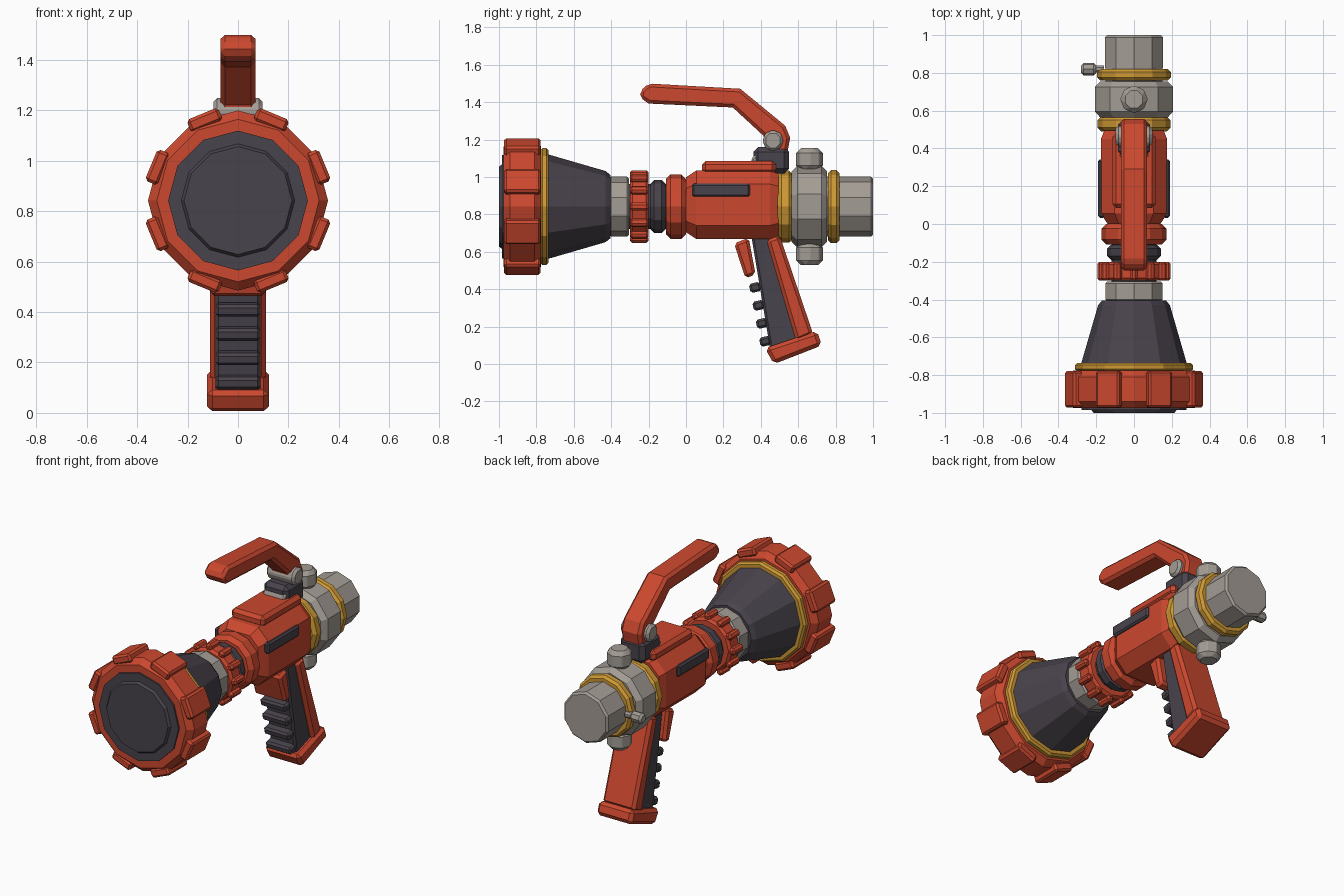
import bpy, bmesh, math
from mathutils import Matrix, Vector

old = bpy.data.objects.get("Cube")
if old:
    bpy.data.objects.remove(old, do_unlink=True)

AXIS = 0.842  # height of the barrel axis


def material(name, color):
    m = bpy.data.materials.new(name)
    m.use_nodes = True
    m.diffuse_color = (*color, 1)
    m.node_tree.nodes["Principled BSDF"].inputs["Base Color"].default_value = (*color, 1)
    return m


RED = material("orange red", (0.60, 0.065, 0.028))
DARK = material("charcoal", (0.066, 0.056, 0.072))
GREY = material("warm grey", (0.37, 0.335, 0.30))
GOLD = material("gold", (0.62, 0.32, 0.035))


def finish(bm, name, mat, bevel=0):
    bmesh.ops.recalc_face_normals(bm, faces=bm.faces)
    me = bpy.data.meshes.new(name)
    bm.to_mesh(me)
    bm.free()
    me.materials.append(mat)
    ob = bpy.data.objects.new(name, me)
    bpy.context.collection.objects.link(ob)
    if bevel:
        mod = ob.modifiers.new("chamfer", "BEVEL")
        mod.width = bevel
        mod.segments = 1
        mod.limit_method = "ANGLE"
        mod.angle_limit = math.radians(40)
    return ob


def loft(name, mat, rings):
    """Skin a list of rings of points and cap both ends."""
    bm = bmesh.new()
    loops = [[bm.verts.new(p) for p in ring] for ring in rings]
    n = len(loops[0])
    for a, b in zip(loops, loops[1:]):
        for i in range(n):
            bm.faces.new((a[i], a[(i + 1) % n], b[(i + 1) % n], b[i]))
    bm.faces.new(loops[0])
    bm.faces.new(loops[-1])
    return finish(bm, name, mat)


def lathe(name, mat, profile, n=12):
    """Turn (y, radius) points around the barrel axis."""
    turn = [math.pi / 2 + math.tau * i / n for i in range(n)]
    return loft(name, mat, [[(r * math.cos(a), y, AXIS + r * math.sin(a)) for a in turn]
                            for y, r in profile])


def collar(name, mat, y0, y1, r, c=0.02, n=12):
    """Turned ring with chamfered rims."""
    return lathe(name, mat, [(y0, r - c), (y0 + c, r), (y1 - c, r), (y1, r - c)], n)


def box(name, mat, center, size, bevel=0.012, rot=None):
    bm = bmesh.new()
    bmesh.ops.create_cube(bm, size=1)
    bmesh.ops.scale(bm, vec=size, verts=bm.verts)
    if rot:
        bmesh.ops.rotate(bm, matrix=rot, verts=bm.verts)
    bmesh.ops.translate(bm, vec=center, verts=bm.verts)
    return finish(bm, name, mat, bevel)


def slab(name, mat, points, half, bevel):
    """Side outline in (y, z), extruded across x."""
    bm = bmesh.new()
    face = bm.faces.new([bm.verts.new((-half, y, z)) for y, z in points])
    ext = bmesh.ops.extrude_face_region(bm, geom=[face])["geom"]
    bmesh.ops.translate(bm, vec=(2 * half, 0, 0),
                        verts=[v for v in ext if isinstance(v, bmesh.types.BMVert)])
    return finish(bm, name, mat, bevel)


def peg(name, mat, center, r, length, axis, n=8, bevel=0.015):
    bm = bmesh.new()
    bmesh.ops.create_cone(bm, cap_ends=True, segments=n, radius1=r, radius2=r, depth=length)
    quat = Vector((0, 0, 1)).rotation_difference(Vector(axis))
    spin = Matrix.Rotation(math.pi / n, 4, "Z")
    bmesh.ops.transform(bm, matrix=Matrix.Translation(center) @ quat.to_matrix().to_4x4() @ spin,
                        verts=bm.verts)
    return finish(bm, name, mat, bevel)


def lugs(name, mat, count, phase, r, size):
    """Blocks spaced around the barrel; size is tangential, along, radial."""
    y = size[3]
    for i in range(count):
        a = math.tau * (i + phase) / count
        center = (r * math.sin(a), y, AXIS + r * math.cos(a))
        box(f"{name}_{i + 1}", mat, center, size[:3], 0.012, Matrix.Rotation(a, 3, "Y"))


# Nozzle head
lathe("nozzle_face", DARK, [(-1.0, 0.214), (-0.985, 0.225), (-0.985, 0.277), (-0.90, 0.277)])
collar("nozzle_ring", RED, -0.975, -0.775, 0.357, 0.035)
lugs("nozzle_lug", RED, 8, 0.5, 0.345, (0.135, 0.195, 0.055, -0.875))
collar("nozzle_trim", GOLD, -0.78, -0.735, 0.312, 0.012)
lathe("nozzle_cone", DARK, [(-0.74, 0.28), (-0.43, 0.19), (-0.405, 0.17)])

# Neck and grip rings
collar("neck_collar", GREY, -0.41, -0.305, 0.16, 0.01, 10)
lathe("neck_core", DARK, [(-0.32, 0.12), (0.03, 0.12)])
collar("selector_ring", RED, -0.30, -0.20, 0.17, 0.015)
lugs("selector_lug", RED, 12, 0, 0.174, (0.042, 0.10, 0.04, -0.25))
collar("neck_gasket", DARK, -0.19, -0.11, 0.142, 0.02)
collar("body_collar", RED, -0.108, 0.0, 0.172, 0.025)

# Main body with chamfered section
W, H, C, MID = 0.175, 0.183, 0.073, 0.852
section = [(W, H - C), (W - C, H), (C - W, H), (-W, H - C),
           (-W, C - H), (C - W, -H), (W - C, -H), (W, C - H)]
loft("body", RED, [[(x * k, y, MID + z * k) for x, z in section]
                   for y, k in ((0.0, 0.8), (0.055, 1), (0.45, 1), (0.495, 0.9))])
box("body_top_plate", RED, (0, 0.283, 1.052), (0.23, 0.395, 0.07), 0.02)
for side, label in ((1, "left"), (-1, "right")):
    box(f"{label}_side_panel", DARK, (side * 0.172, 0.187, 0.93), (0.036, 0.31, 0.07), 0.01)

# Rear coupling
collar("front_gold_band", GOLD, 0.49, 0.57, 0.193, 0.02)
collar("coupling_hub", GREY, 0.565, 0.755, 0.218, 0.03, 10)
lathe("coupling_core", GREY, [(0.74, 0.16), (0.83, 0.16)], 10)
collar("rear_gold_band", GOLD, 0.76, 0.82, 0.195, 0.015)
collar("end_cap", GREY, 0.815, 1.0, 0.161, 0.012, 10)
for z, label in ((1.095, "upper"), (0.589, "lower")):
    peg(f"{label}_hub_bolt", GREY, (0, 0.66, z), 0.077, 0.118, (0, 0, 1), bevel=0.025)
peg("valve_stem", GREY, (-0.19, 0.82, AXIS), 0.02, 0.06, (1, 0, 0), bevel=0)
peg("valve_knob", GREY, (-0.24, 0.82, AXIS), 0.036, 0.08, (1, 0, 0))

# Carrying handle on its hinge
box("hinge_block", DARK, (0, 0.455, 1.09), (0.17, 0.19, 0.14), 0.025)
peg("hinge_pin", GREY, (0, 0.465, 1.195), 0.058, 0.196, (1, 0, 0))
peg("hinge_stop", GREY, (0, 0.385, 1.085), 0.038, 0.15, (1, 0, 0), bevel=0.01)
slab("carry_handle", RED,
     [(-0.245, 1.425), (-0.245, 1.46), (-0.20, 1.5), (0.29, 1.472), (0.53, 1.275),
      (0.557, 1.21), (0.54, 1.12), (0.43, 1.12), (0.415, 1.22), (0.25, 1.372),
      (-0.2, 1.393)], 0.07, 0.022)

# Pistol grip
slab("grip_core", DARK, [(0.35, 0.68), (0.48, 0.70), (0.62, 0.13), (0.45, 0.08)], 0.09, 0.012)
slab("grip_back", RED, [(0.43, 0.665), (0.50, 0.69), (0.68, 0.16), (0.59, 0.12)], 0.112, 0.018)
slab("grip_front_guard", RED, [(0.257, 0.645), (0.335, 0.675), (0.372, 0.48), (0.318, 0.458)],
     0.11, 0.016)
slab("grip_base", RED, [(0.422, 0.085), (0.70, 0.178), (0.727, 0.1), (0.47, 0.0)], 0.122, 0.02)
tilt = Matrix.Rotation(math.radians(13), 3, "X")
for i in range(4):
    box(f"grip_rib_{i + 1}", DARK, (0, 0.37 + 0.018 * i, 0.41 - 0.096 * i),
        (0.178, 0.06, 0.05), 0.012, tilt)
